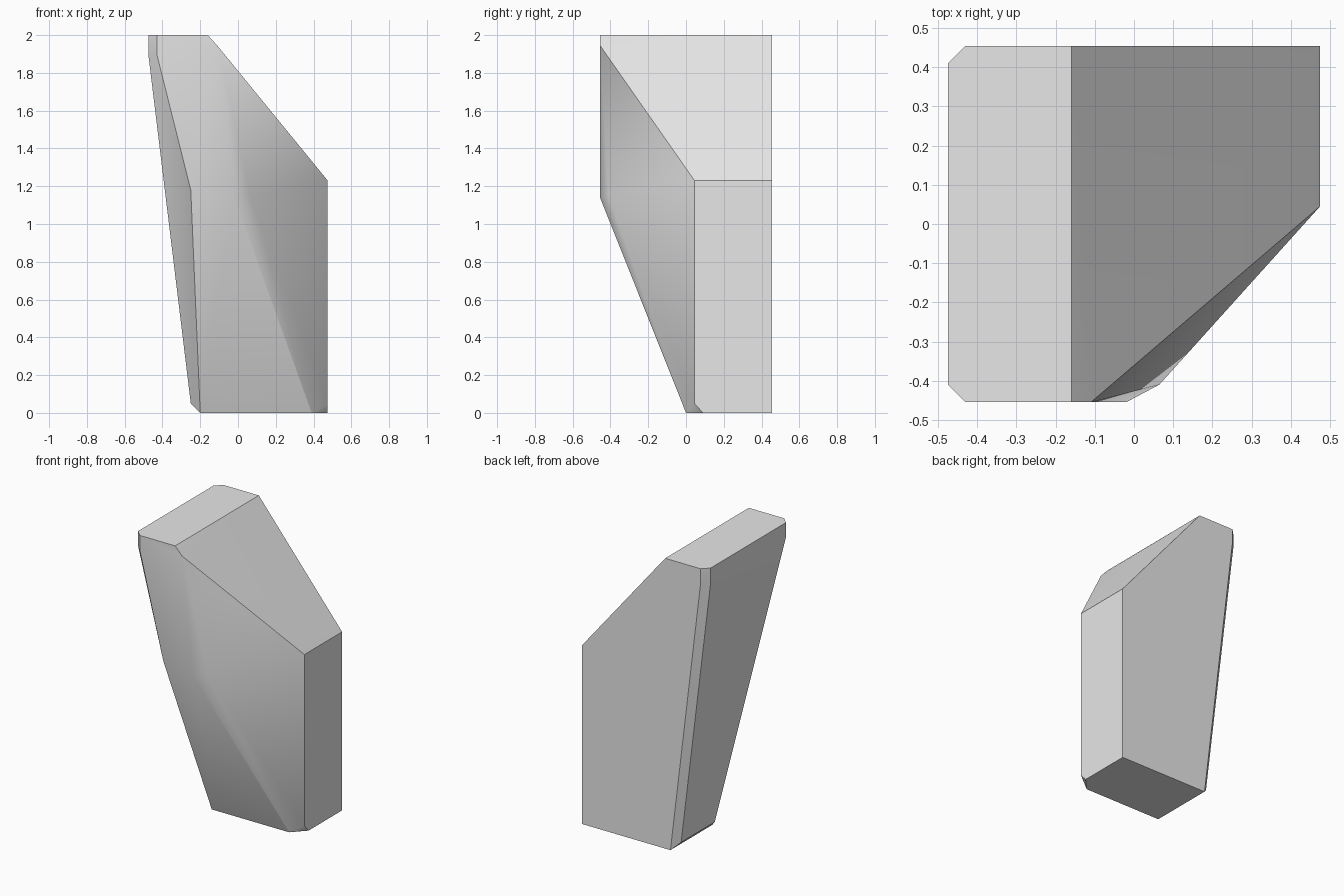
import bpy
import bmesh
import math

# Remove the default cube only
cube = bpy.data.objects.get("Cube")
if cube:
    bpy.data.objects.remove(cube, do_unlink=True)

# Overall limits of the slab
SIDE = 0.475      # half width
DEPTH = 0.455     # half depth
TOP = 2.0
CUT = 0.045       # size of the corner chamfers
LEAN = 1.9        # height where the leaning side starts
SHOULDER = 1.23   # height of the low side wall
FOOT = 0.05       # height of the foot chamfer


def grey_material():
    material = bpy.data.materials.new("plain grey")
    material.use_nodes = True
    colour = (0.8, 0.8, 0.8, 1)
    material.diffuse_color = colour
    material.node_tree.nodes["Principled BSDF"].inputs["Base Color"].default_value = colour
    return material


corners = []

# Chamfered upper corners of the leaning side, front and back
for end in (-1, 1):
    for height in (LEAN, TOP):
        corners.append((CUT - SIDE, end * DEPTH, height))
        corners.append((-SIDE, end * (DEPTH - CUT), height))
    # Inner edge of the flat top
    corners.append((-0.16, end * DEPTH, TOP))

# Back of the tall side wall and of the foot
corners += [(SIDE, DEPTH, SHOULDER), (SIDE, DEPTH, 0), (-0.2, DEPTH, 0),
            (-0.25, DEPTH - CUT, FOOT)]

# Front edge of the side wall, nicked at the foot
corners += [(SIDE, CUT, SHOULDER), (SIDE, CUT, FOOT), (SIDE, 2 * CUT, 0)]

# Front edge of the foot
corners += [(0.39, 0, 0), (-0.2, 0, 0), (-0.25, CUT, FOOT)]

# Crease across the front, and the chamfer along the diagonal face
corners += [(-0.25, -DEPTH, 1.18), (-0.02, -DEPTH, 1.14),
            (0.065, CUT - DEPTH, 1.15), (-0.11, -DEPTH, 1.945)]

# Wrap the corners in a faceted solid and merge its flat faces
bm = bmesh.new()
for corner in corners:
    bm.verts.new(corner)
hull = bmesh.ops.convex_hull(bm, input=bm.verts[:])
loose = [v for v in bm.verts if not v.link_faces]
bmesh.ops.delete(bm, geom=loose, context="VERTS")
bmesh.ops.dissolve_limit(bm, angle_limit=math.radians(1),
                         verts=bm.verts[:], edges=bm.edges[:])
bmesh.ops.recalc_face_normals(bm, faces=bm.faces[:])

mesh = bpy.data.meshes.new("faceted_slab")
bm.to_mesh(mesh)
bm.free()
mesh.materials.append(grey_material())
slab = bpy.data.objects.new("faceted_slab", mesh)
bpy.context.collection.objects.link(slab)

# Soften the shallow creases, keep the hard edges
bpy.ops.object.select_all(action="DESELECT")
slab.select_set(True)
bpy.context.view_layer.objects.active = slab
bpy.ops.object.shade_smooth_by_angle(angle=math.radians(30))
